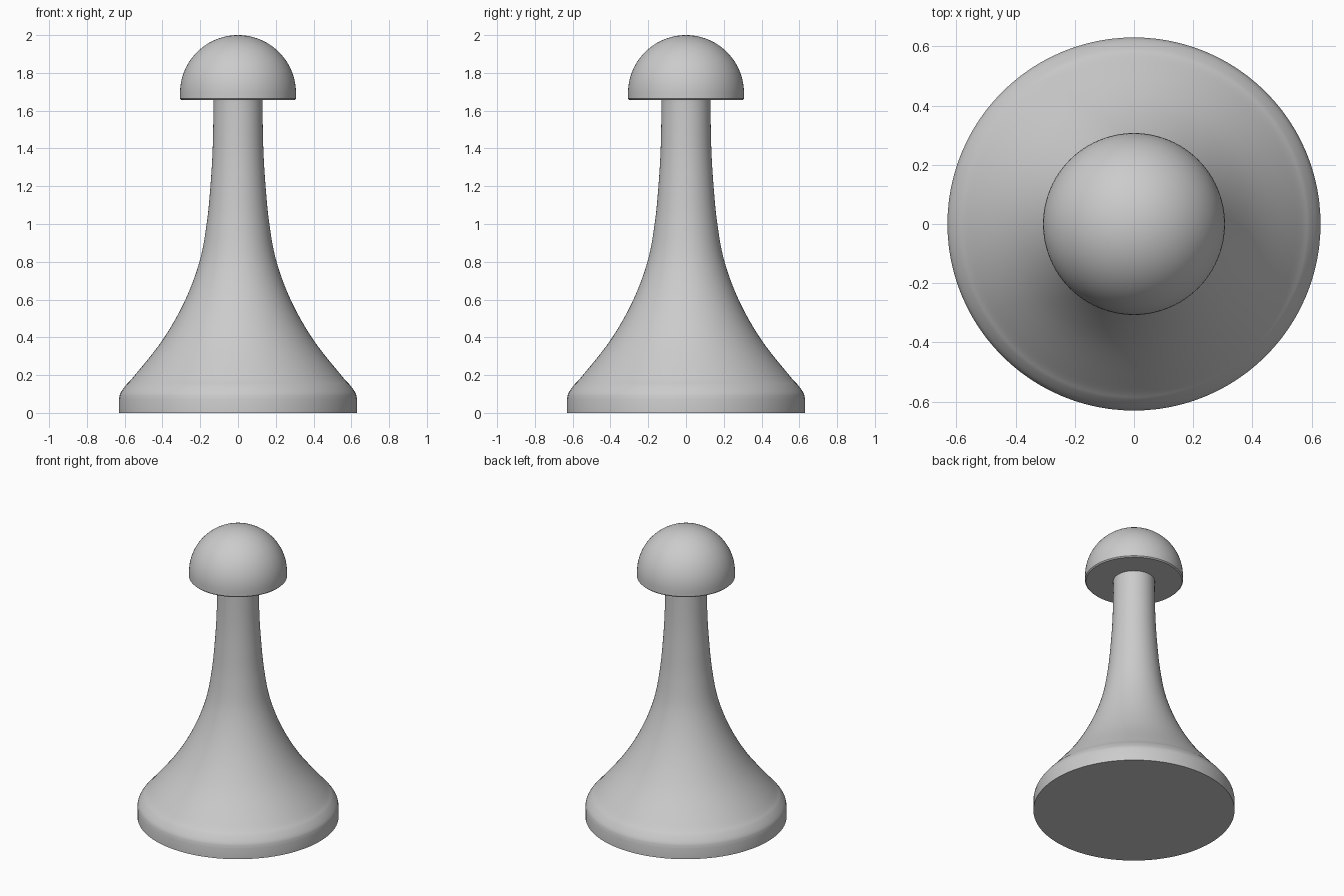
import bpy, bmesh, math
from mathutils import Vector

cube = bpy.data.objects.get("Cube")
if cube:
    bpy.data.objects.remove(cube, do_unlink=True)

grey = bpy.data.materials.new("plain grey")
grey.use_nodes = True
colour = (0.6, 0.6, 0.6, 1)
grey.diffuse_color = colour
grey.node_tree.nodes["Principled BSDF"].inputs["Base Color"].default_value = colour


def smooth_path(pts, steps=6):
    """Catmull-Rom curve through (radius, height) points."""
    p = [Vector(q) for q in pts]
    p = [2 * p[0] - p[1]] + p + [2 * p[-1] - p[-2]]
    out = []
    for a, b, c, d in zip(p, p[1:], p[2:], p[3:]):
        for i in range(steps):
            t = i / steps
            out.append(0.5 * (2 * b + (c - a) * t + (2 * a - 5 * b + 4 * c - d) * t**2
                              + (3 * b - a - 3 * c + d) * t**3))
    return out + [p[-2]]


def lathe(name, profile, segments=96):
    """Spin a profile that starts and ends on the z axis."""
    bm = bmesh.new()
    verts = [bm.verts.new((r, 0, z)) for r, z in profile]
    edges = [bm.edges.new(pair) for pair in zip(verts, verts[1:])]
    bmesh.ops.spin(bm, geom=verts + edges, cent=(0, 0, 0), axis=(0, 0, 1),
                   angle=math.tau, steps=segments, use_duplicate=False)
    bmesh.ops.remove_doubles(bm, verts=bm.verts, dist=0.0001)
    bmesh.ops.recalc_face_normals(bm, faces=bm.faces)
    mesh = bpy.data.meshes.new(name)
    bm.to_mesh(mesh)
    bm.free()
    obj = bpy.data.objects.new(name, mesh)
    bpy.context.collection.objects.link(obj)
    mesh.materials.append(grey)
    bpy.ops.object.select_all(action="DESELECT")
    obj.select_set(True)
    bpy.context.view_layer.objects.active = obj
    bpy.ops.object.shade_smooth_by_angle(angle=math.radians(35))
    return obj


# Flared body: flat base, short rim, rounded shoulder, concave sweep to the neck
flare = smooth_path([(0.63, 0.075), (0.622, 0.105), (0.595, 0.145), (0.55, 0.195),
                     (0.4, 0.385), (0.283, 0.59), (0.204, 0.8), (0.166, 1.0),
                     (0.146, 1.2), (0.134, 1.4), (0.13, 1.64), (0.135, 1.665)])
lathe("body", [(0, 0), (0.63, 0)] + [tuple(v) for v in flare] + [(0, 1.665)])

# Domed cap: flat underside, thin rim, hemisphere
cap_r, cap_z = 0.307, 1.693
dome = [(cap_r * math.cos(a), cap_z + cap_r * math.sin(a))
        for a in (math.pi / 2 * i / 24 for i in range(24))]
lathe("cap", [(0, 1.657), (0.3, 1.657), (cap_r, 1.664)] + dome + [(0, 2)])
